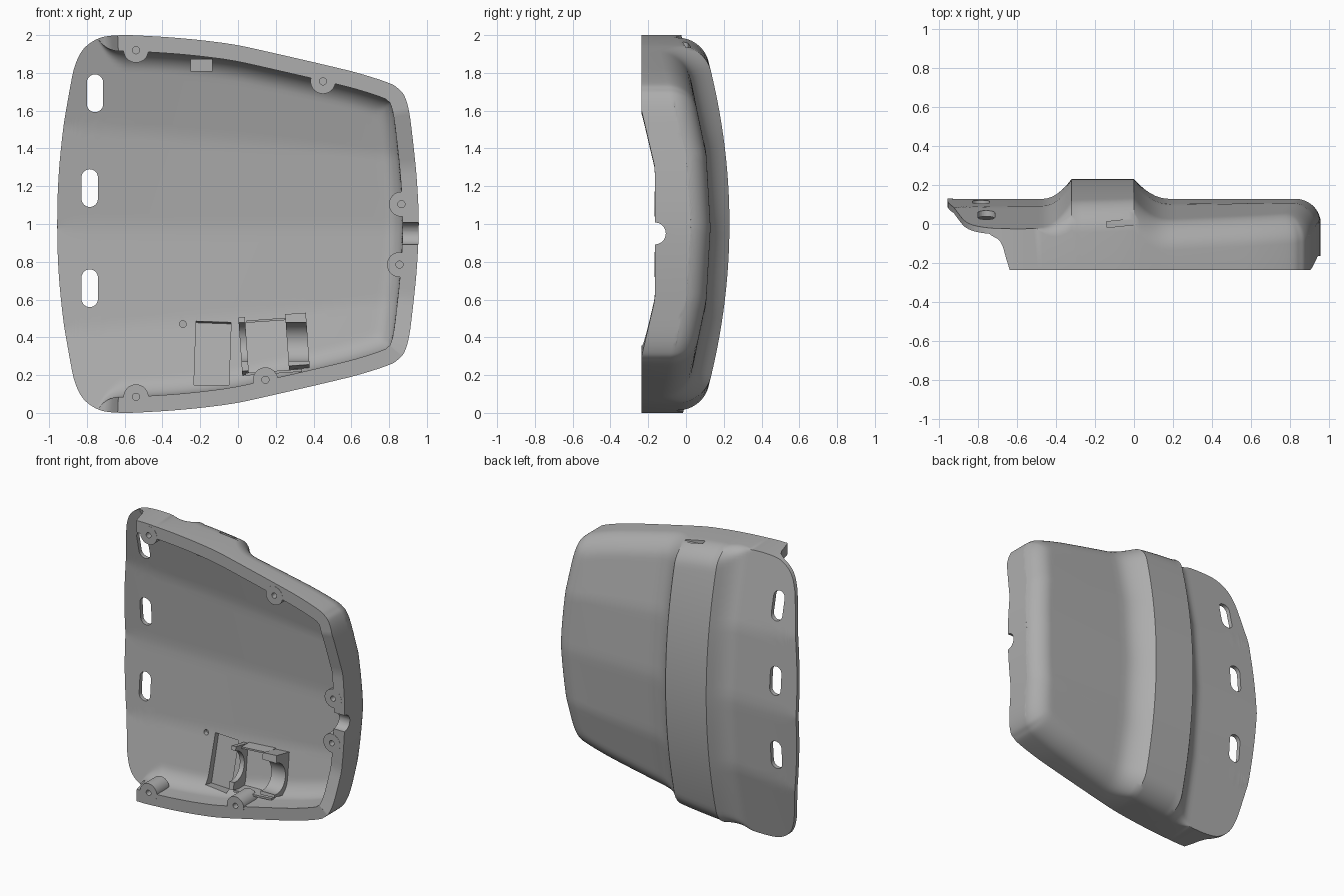
import bpy, bmesh, math
from mathutils import Vector, Matrix, Euler, kdtree

cube = bpy.data.objects.get("Cube")
if cube:
    bpy.data.objects.remove(cube)

grey = bpy.data.materials.new("plain_grey")
grey.use_nodes = True
grey.diffuse_color = (0.42, 0.42, 0.42, 1)
grey.node_tree.nodes["Principled BSDF"].inputs["Base Color"].default_value = (0.42, 0.42, 0.42, 1)

RIM, WALL, ROWS = -0.235, 0.085, 56
# Upper half of the outline: x and half height
OUTLINE = [(-.957, 0), (-.95, .25), (-.926, .5), (-.9, .66), (-.876, .79), (-.862, .84), (-.842, .89),
           (-.81, .935), (-.76, .972), (-.7, .993), (-.6, 1), (-.47, .995), (-.32, .985), (-.16, .969),
           (0, .946), (.18, .907), (.487, .836), (.65, .795), (.8, .746), (.85, .715), (.88, .68),
           (.905, .6), (.925, .45), (.947, .23), (.957, 0)]


def ramp(x, a, b):
    return min(1, max(0, (x - a) / (b - a)))


def smooth_path(points, steps=6):
    """Catmull-Rom curve, mirrored past both ends."""
    p = [Vector(q) for q in points]
    p = [Vector((p[1].x, -p[1].y))] + p + [Vector((p[-2].x, -p[-2].y))]
    out = []
    for a, b, c, d in zip(p, p[1:], p[2:], p[3:]):
        for i in range(steps):
            t = i / steps
            out.append(b + (c - a) * t / 2 + (2 * a - 5 * b + 4 * c - d) * t * t / 2
                       + (3 * b - a - 3 * c + d) * t ** 3 / 2)
    return out + [p[-2]]


def banded_sag(x, z):
    """Bow made of four flat bands."""
    dz, knee = abs(z - 0.98), 0.54 - 0.09 * (x + 0.9)
    if dz < knee:
        return 0.15 * knee * dz
    return 0.15 * (knee ** 2 + (1 + knee) * (dz - knee))


def floor_y(x, z):
    return 0.1 - banded_sag(x, z)


def back_y(x, z):
    """Back face with the raised, evenly bowed vertical ridge."""
    rise = min(ramp(x, -.47, -.32), 1 - ramp(x, 0, .18)) ** 2
    return 0.13 + 0.1 * rise - banded_sag(x, z) * (1 - rise) - 0.15 * (z - 1) ** 2 * rise


def rounding(r, d):
    return 0 if d >= r else r - math.sqrt(max(0, r * r - (r - d) ** 2))


def rim_y(x, z):
    """Front edge: strap flange, curved step, main rim, dip at the side."""
    if x > 0.8:
        return RIM + 0.07 * (1 - ramp(abs(z - 0.95), .35, .65))
    t = ramp(x, -.74, -.65)
    f = floor_y(x, z)
    return f + (RIM - f) * (1 - math.sqrt(1 - t * t))


def skin(path, height, radius):
    """Grid of points over an outline, rounded off towards its edge."""
    dense = [a.lerp(b, i / 8) for a, b in zip(path, path[1:]) for i in range(8)] + [path[-1]]
    tree = kdtree.KDTree(2 * len(dense))
    for i, q in enumerate(dense):
        tree.insert((q.x, q.y, 0), 2 * i)
        tree.insert((q.x, -q.y, 0), 2 * i + 1)
    tree.balance()
    grid = []
    for q in path:
        col = []
        for j in range(ROWS + 1):
            h = q.y * math.sin(math.pi * (j / ROWS - 0.5))
            d = tree.find((q.x, h, 0))[2]
            col.append(Vector((q.x, height(q.x, 1 + h) - rounding(radius(q.x), d), 1 + h)))
        grid.append(col)
    return grid


def finish(name, bm):
    bmesh.ops.recalc_face_normals(bm, faces=bm.faces)
    mesh = bpy.data.meshes.new(name)
    bm.to_mesh(mesh)
    bm.free()
    mesh.materials.append(grey)
    ob = bpy.data.objects.new(name, mesh)
    bpy.context.collection.objects.link(ob)
    return ob


def box(bm, centre, size, turn=(0, 0, 0)):
    rot = Euler([math.radians(a) for a in turn]).to_matrix().to_4x4()
    bmesh.ops.create_cube(bm, size=1, matrix=Matrix.Translation(centre) @ rot @ Matrix.Diagonal((*size, 1)))


def rod(bm, centre, r, length, axis='Y', n=32):
    turn = Matrix.Rotation(math.pi / 2, 4, 'X' if axis == 'Y' else 'Y')
    bmesh.ops.create_cone(bm, cap_ends=True, segments=n, radius1=r, radius2=r, depth=length,
                          matrix=Matrix.Translation(centre) @ turn)


def oblong(bm, x, z, w, h, y0, y1):
    r, half = w / 2, h / 2 - w / 2
    ring = []
    for i in range(26):
        a = math.pi * (i if i < 13 else i - 1) / 12
        ring.append(bm.verts.new((x + r * math.cos(a), y0, z + r * math.sin(a) + (half if i < 13 else -half))))
    face = bm.faces.new(ring)
    new = bmesh.ops.extrude_face_region(bm, geom=[face])["geom"]
    bmesh.ops.translate(bm, vec=(0, y1 - y0, 0), verts=[v for v in new if isinstance(v, bmesh.types.BMVert)])


def cut(ob, cutter):
    cutter.hide_render = True
    mod = ob.modifiers.new("cut", 'BOOLEAN')
    mod.operation, mod.solver, mod.object = 'DIFFERENCE', 'EXACT', cutter
    bpy.context.view_layer.objects.active = ob
    bpy.ops.object.modifier_apply(modifier=mod.name)


# Shell: back skin, outer wall, rim, inner wall and floor
outer_path = smooth_path(OUTLINE)
inner_path = []
for i, q in enumerate(outer_path):
    a = outer_path[i - 1] if i else Vector((q.x, -1))
    b = outer_path[i + 1] if i + 1 < len(outer_path) else Vector((q.x, -1))
    t = (b - a).normalized()
    w = WALL * math.sqrt(1 - (1 - ramp(q.x, -.74, -.62)) ** 2)
    inner_path.append(q + Vector((t.y, -t.x)) * w)

outer = skin(outer_path, back_y, lambda x: 0.13 * ramp(x, -.5, -.3))
inner = skin(inner_path, floor_y, lambda x: 0.1 * ramp(x, -.74, -.6))
bm = bmesh.new()
grids = [[[bm.verts.new(p) for p in col] for col in g] for g in (outer, inner)]
for g in grids:
    for c, d in zip(g, g[1:]):
        for j in range(ROWS):
            bm.faces.new((c[j], c[j + 1], d[j + 1], d[j]))
n = len(outer_path)
ring = [(c, ROWS) for c in range(n)] + [(c, 0) for c in range(n - 2, 0, -1)]
loops = [[], [], [], []]
for c, r in ring:
    o, i = outer[c][r], inner[c][r]
    y = min(rim_y(o.x, o.z), i.y)
    loops[0].append(grids[0][c][r])
    loops[1].append(bm.verts.new((o.x, y, o.z)))
    loops[2].append(bm.verts.new((i.x, y, i.z)))
    loops[3].append(grids[1][c][r])
for a, b in zip(loops, loops[1:]):
    for k in range(len(ring)):
        m = (k + 1) % len(ring)
        bm.faces.new((a[k], a[m], b[m], b[k]))
bmesh.ops.remove_doubles(bm, verts=bm.verts, dist=1e-5)
shell = finish("cover_shell", bm)

# Screw bosses
SCREWS = [(-.54, 1.92), (.45, 1.755), (.865, 1.105), (.855, .785), (.145, .175), (-.54, .085)]
bm = bmesh.new()
for x, z in SCREWS:
    front, back = (RIM + 0.07 if x > .8 else RIM) - 0.001, floor_y(x, z) - 0.07
    rod(bm, (x, (front + back) / 2, z), 0.066, back - front)
bosses = finish("screw_bosses", bm)

# Cutters: strap slots, then notch, pocket, small hole and top slit, then screw holes
bm = bmesh.new()
for x, z in [(-.757, 1.692), (-.785, 1.19), (-.785, .66)]:
    oblong(bm, x, z, 0.087, 0.2, -.15, .25)
slot_cutter = finish("slot_cutter", bm)
bm = bmesh.new()
rod(bm, (.93, -.165, .95), 0.058, 0.2, 'X')
box(bm, (-.135, .005, .315), (.185, .13, .35), (-11, 2, 0))
rod(bm, (-.292, .03, .47), 0.018, 0.12, n=16)
box(bm, (-.06, .005, 1.955), (.16, .03, .04), (0, 0, 6))
detail_cutter = finish("detail_cutter", bm)
bm = bmesh.new()
for x, z in SCREWS:
    rod(bm, (x, -.2, z), 0.019, 0.16, n=16)
hole_cutter = finish("hole_cutter", bm)

# Cradle with two notched supports joined by thin walls
bm = bmesh.new()
box(bm, (.03, -.03, .35), (.035, .15, .29), (-11, -4, 0))
box(bm, (.315, -.03, .375), (.11, .15, .28), (-11, -4, 0))
cradle = finish("cradle_supports", bm)
bm = bmesh.new()
rod(bm, (.17, -.1, .375), 0.105, 0.6, 'X')
cradle_cutter = finish("cradle_cutter", bm)
bm = bmesh.new()
box(bm, (.15, .02, .49), (.21, .09, .012), (0, -4, 0))
box(bm, (.19, -.05, .215), (.3, .12, .014), (0, -4, 0))
walls = finish("cradle_walls", bm)

# Small catch under the top wall
bm = bmesh.new()
box(bm, (-.193, -.06, 1.84), (.115, .1, .065))
catch = finish("top_catch", bm)

for ob, tool in [(shell, slot_cutter), (shell, detail_cutter), (shell, hole_cutter),
                 (bosses, hole_cutter), (cradle, cradle_cutter)]:
    cut(ob, tool)
for tool in (slot_cutter, detail_cutter, hole_cutter, cradle_cutter):
    bpy.data.objects.remove(tool)

# Smooth shading with sharp edges kept
for ob in (shell, bosses, cradle, walls, catch):
    bpy.ops.object.select_all(action='DESELECT')
    ob.select_set(True)
    bpy.context.view_layer.objects.active = ob
    bpy.ops.object.shade_smooth_by_angle(angle=math.radians(30))
